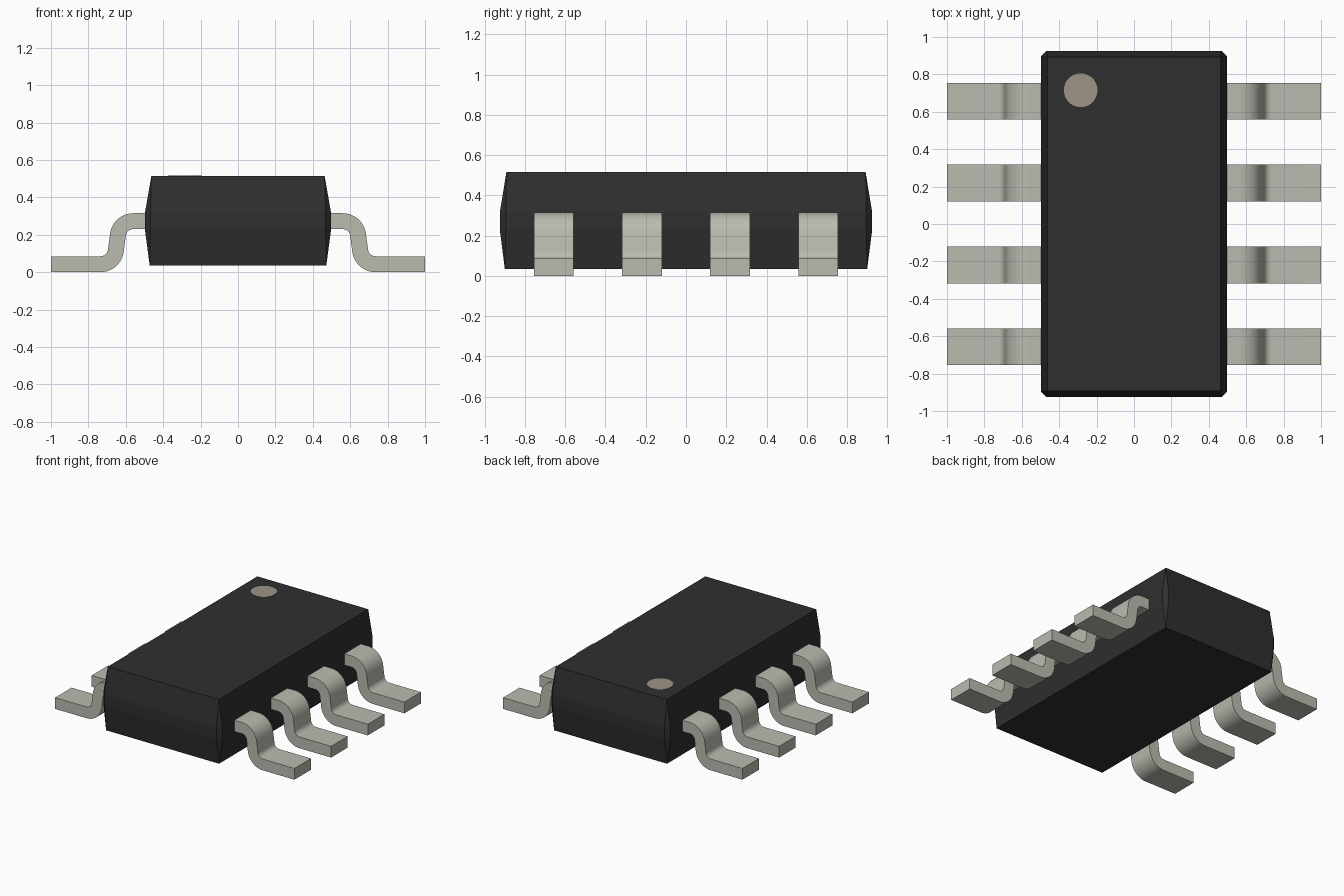
import bpy, bmesh, math

cube = bpy.data.objects.get("Cube")
if cube:
    bpy.data.objects.remove(cube, do_unlink=True)


def material(name, rgb):
    m = bpy.data.materials.new(name)
    m.use_nodes = True
    m.diffuse_color = (*rgb, 1)
    m.node_tree.nodes["Principled BSDF"].inputs["Base Color"].default_value = (*rgb, 1)
    return m


def finish(bm, name, mat):
    bmesh.ops.remove_doubles(bm, verts=bm.verts, dist=0.0005)
    bmesh.ops.recalc_face_normals(bm, faces=bm.faces)
    me = bpy.data.meshes.new(name)
    bm.to_mesh(me)
    bm.free()
    me.materials.append(mat)
    ob = bpy.data.objects.new(name, me)
    bpy.context.collection.objects.link(ob)
    return ob


black = material("black plastic", (0.028, 0.028, 0.028))
metal = material("tinned metal", (0.50, 0.495, 0.435))
tan = material("marker tan", (0.335, 0.295, 0.235))

# Package body: stacked rectangular rings, corners chamfered only at the belt
TOP = 0.515
rings = [(0.035, 0.472, 0.90, 0), (0.23, 0.498, 0.925, 0.03),
         (0.315, 0.498, 0.925, 0.03), (TOP, 0.463, 0.892, 0)]
bm = bmesh.new()
loops = []
for z, x, y, c in rings:
    pts = [(x - c, -y), (x, -y + c), (x, y - c), (x - c, y),
           (-x + c, y), (-x, y - c), (-x, -y + c), (-x + c, -y)]
    loops.append([bm.verts.new((px, py, z)) for px, py in pts])
for a, b in zip(loops, loops[1:]):
    for i in range(8):
        j = (i + 1) % 8
        bm.faces.new((a[i], a[j], b[j], b[i]))
bm.faces.new(loops[0][::-1])
bm.faces.new(loops[-1])
finish(bm, "package_body", black)

# Pin one marker: thin disc on the top face
bm = bmesh.new()
bmesh.ops.create_cone(bm, cap_ends=True, segments=48, radius1=0.09, radius2=0.09, depth=0.004)
bmesh.ops.translate(bm, verts=bm.verts, vec=(-0.285, 0.715, TOP))
finish(bm, "pin_one_marker", tan)

# Gull-wing lead profile: two opposite bends joined by a steep leg
R_OUT, R_IN, STEPS, LEAN = 0.125, 0.04, 10, 8


def arc(cx, cz, r, a0, a1):
    angles = [math.radians(a0 + (a1 - a0) * i / STEPS) for i in range(STEPS + 1)]
    return [(cx + r * math.cos(a), cz + r * math.sin(a)) for a in angles]


upper = [(0.44, 0.315)] + arc(0.56, 0.19, R_OUT, 90, LEAN) \
    + arc(0.735, 0.125, R_IN, 180 + LEAN, 270) + [(1.0, 0.085)]
lower = [(0.44, 0.23)] + arc(0.56, 0.19, R_IN, 90, LEAN) \
    + arc(0.735, 0.125, R_OUT, 180 + LEAN, 270) + [(1.0, 0.0)]


def lead(name, side, y, half=0.0985):
    bm = bmesh.new()
    # Each section is a rectangle across the strip
    secs = [[bm.verts.new((side * px, y + dy, pz)) for (px, pz), dy in
             ((u, -half), (u, half), (l, half), (l, -half))]
            for u, l in zip(upper, lower)]
    for a, b in zip(secs, secs[1:]):
        for i in range(4):
            j = (i + 1) % 4
            bm.faces.new((a[i], a[j], b[j], b[i]))
    bm.faces.new(secs[0])
    bm.faces.new(secs[-1])
    ob = finish(bm, name, metal)
    bpy.ops.object.select_all(action="DESELECT")
    ob.select_set(True)
    bpy.context.view_layer.objects.active = ob
    bpy.ops.object.shade_smooth_by_angle(angle=math.radians(30))


# Four leads on each long side
for side, label in ((1, "left"), (-1, "right")):
    for i in range(4):
        lead(f"{label}_lead_{i + 1}", side, (1.5 - i) * 0.4375)
